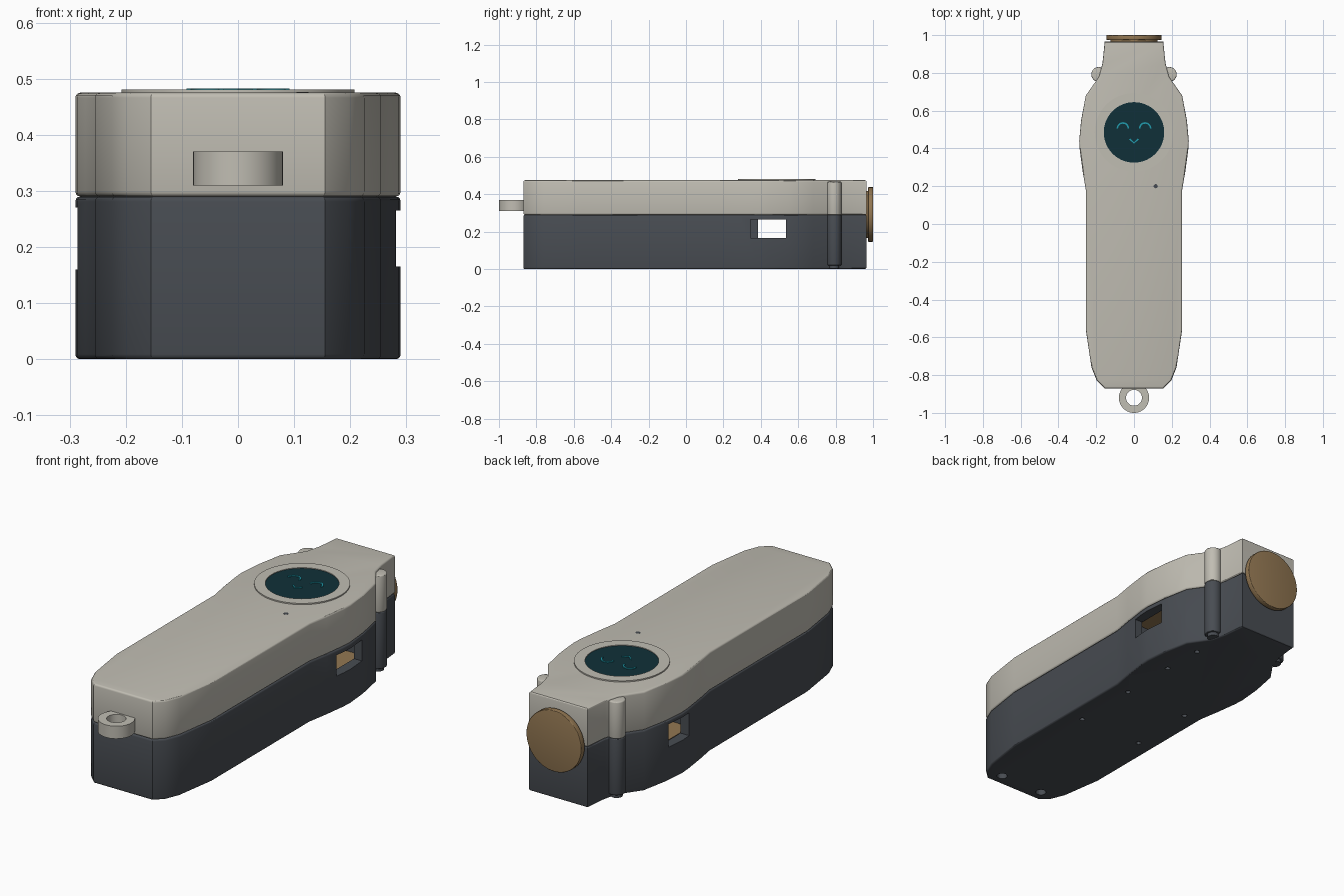
import bpy, bmesh
from math import cos, sin, pi, radians
from mathutils import Matrix, Vector

if "Cube" in bpy.data.objects:
    bpy.data.objects.remove(bpy.data.objects["Cube"], do_unlink=True)


def material(name, r, g, b):
    m = bpy.data.materials.new(name)
    m.use_nodes = True
    m.diffuse_color = (r, g, b, 1)
    m.node_tree.nodes["Principled BSDF"].inputs["Base Color"].default_value = (r, g, b, 1)
    return m


LIGHT = material("warm light grey", 0.53, 0.51, 0.45)
DARK = material("charcoal", 0.065, 0.073, 0.085)
GLASS = material("dark teal glass", 0.005, 0.03, 0.04)
GLOW = material("bright teal", 0.015, 0.33, 0.42)
BRONZE = material("bronze brown", 0.29, 0.185, 0.085)


def finish(bm, name, mat, smooth=30):
    bmesh.ops.recalc_face_normals(bm, faces=bm.faces)
    me = bpy.data.meshes.new(name)
    bm.to_mesh(me)
    bm.free()
    ob = bpy.data.objects.new(name, me)
    bpy.context.collection.objects.link(ob)
    if mat:
        me.materials.append(mat)
    if smooth:
        smooth_object(ob, smooth)
    return ob


def smooth_object(ob, angle=30):
    bpy.ops.object.select_all(action='DESELECT')
    ob.select_set(True)
    bpy.context.view_layer.objects.active = ob
    bpy.ops.object.shade_smooth_by_angle(angle=radians(angle))


def prism(name, pts, z0, z1, mat, bevel=0, smooth=30):
    bm = bmesh.new()
    face = bm.faces.new([bm.verts.new((x, y, z0)) for x, y in pts])
    top = bmesh.ops.extrude_face_region(bm, geom=[face])["geom"]
    bmesh.ops.translate(bm, vec=(0, 0, z1 - z0),
                        verts=[g for g in top if isinstance(g, bmesh.types.BMVert)])
    if bevel:
        rims = [e for e in bm.edges if abs(e.verts[0].co.z - e.verts[1].co.z) < 1e-5]
        bmesh.ops.bevel(bm, geom=rims, offset=bevel, segments=3, profile=0.5, affect='EDGES')
    return finish(bm, name, mat, smooth)


def circle(cx, cy, r, n=32):
    return [(cx + r * cos(2 * pi * i / n), cy + r * sin(2 * pi * i / n)) for i in range(n)]


def box(name, x0, x1, y0, y1, z0, z1, mat=None):
    return prism(name, [(x0, y0), (x1, y0), (x1, y1), (x0, y1)], z0, z1, mat, smooth=0)


def ring(name, cx, cy, r_in, r_out, z0, z1, mat, n=64):
    bm = bmesh.new()
    rect = [(r_in, z0), (r_out, z0), (r_out, z1), (r_in, z1)]
    vs = [bm.verts.new((cx + r, cy, z)) for r, z in rect]
    edges = [bm.edges.new((vs[i], vs[(i + 1) % 4])) for i in range(4)]
    bmesh.ops.spin(bm, geom=vs + edges, cent=(cx, cy, 0), axis=(0, 0, 1),
                   angle=2 * pi, steps=n)
    bmesh.ops.remove_doubles(bm, verts=bm.verts, dist=1e-5)
    return finish(bm, name, mat)


def cut(target, cutter):
    mod = target.modifiers.new("cut", 'BOOLEAN')
    mod.operation = 'DIFFERENCE'
    mod.solver = 'EXACT'
    mod.object = cutter
    bpy.ops.object.select_all(action='DESELECT')
    target.select_set(True)
    bpy.context.view_layer.objects.active = target
    bpy.ops.object.modifier_apply(modifier=mod.name)
    bpy.data.objects.remove(cutter, do_unlink=True)


# Body halves share one mirrored outline
half = [(0.155, -0.87), (0.197, -0.83), (0.225, -0.76), (0.255, -0.56), (0.255, 0.18),
        (0.272, 0.28), (0.287, 0.39), (0.29, 0.44), (0.28, 0.55), (0.255, 0.68),
        (0.185, 0.78), (0.167, 0.85), (0.155, 0.965)]
outline = half + [(-x, y) for x, y in reversed(half)]
lower_case = prism("lower_case", outline, 0, 0.29, DARK, bevel=0.009)
upper_case = prism("upper_case", outline, 0.29, 0.475, LIGHT, bevel=0.009)

# Side ports opening into an inner chamber
cut(lower_case, box("chamber_cutter", -0.24, 0.24, 0.3, 0.6, 0.1, 0.278))
cut(lower_case, box("port_cutter", 0.1, 0.4, 0.345, 0.535, 0.165, 0.265))
cut(lower_case, box("port_cutter", -0.4, -0.1, 0.385, 0.535, 0.16, 0.27))
box("inner_board", -0.235, 0.235, 0.305, 0.595, 0.12, 0.158, BRONZE)
box("inner_cover", -0.235, 0.235, 0.305, 0.595, 0.27, 0.277, BRONZE)

# Screw holes in the underside
holes = [(s * x, y, r) for s in (1, -1)
         for x, y, r in [(0.117, -0.81, 0.024), (0.17, -0.17, 0.012), (0.17, 0.16, 0.012)]]
holes += [(0.17, 0.445, 0.012), (0.165, 0.65, 0.012)]
for x, y, r in holes:
    cut(lower_case, prism("hole_cutter", circle(x, y, r, 20), -0.02, 0.04, None, smooth=0))
smooth_object(lower_case)

# Round display with bezel
SY = 0.485
ring("screen_bezel", 0, SY, 0.16, 0.208, 0.465, 0.481, LIGHT)
prism("screen", circle(0, SY, 0.162, 64), 0.465, 0.478, GLASS)

# Face on the display
for side, s in (("left", 1), ("right", -1)):
    arc = [(cos(pi * i / 12), sin(pi * i / 12)) for i in range(13)]
    band = [(0.033 * c, 0.033 * d) for c, d in arc] + \
           [(0.025 * c, 0.025 * d) for c, d in reversed(arc)]
    prism(side + "_eye", [(s * 0.059 + x, 0.506 + y) for x, y in band], 0.477, 0.4825, GLOW)
mouth = [(-0.026, 0.449), (0, 0.424), (0.026, 0.449), (0.02, 0.452), (0, 0.433), (-0.02, 0.452)]
prism("mouth", mouth, 0.477, 0.4825, GLOW, smooth=0)

# Small indicator opening
prism("indicator_hole", circle(0.115, 0.2, 0.011, 16), 0.47, 0.476, DARK)

# Strap loop at the front
ring("strap_loop", 0, -0.92, 0.042, 0.08, 0.31, 0.37, LIGHT, 48)

# Side posts
for side, s in (("left", 1), ("right", -1)):
    x, y = s * 0.187, 0.792
    prism(side + "_post_top", circle(x, y, 0.039), 0.29, 0.467, LIGHT, bevel=0.006)
    prism(side + "_post_bottom", circle(x, y, 0.039), 0.02, 0.29, DARK, bevel=0.004)
    prism(side + "_post_foot", circle(x, y, 0.027), 0.003, 0.03, DARK)


# Round end cap at the back
def back_disc(name, r, y0, y1, mat, bevel=0):
    ob = prism(name, circle(0, 0, r, 64), -y1, -y0, mat, bevel)
    ob.data.transform(Matrix.Translation(Vector((0, 0, 0.292))) @ Matrix.Rotation(pi / 2, 4, 'X'))
    return ob


back_disc("end_cap_neck", 0.125, 0.95, 0.976, BRONZE)
back_disc("end_cap", 0.146, 0.974, 1.0, BRONZE, 0.003)
